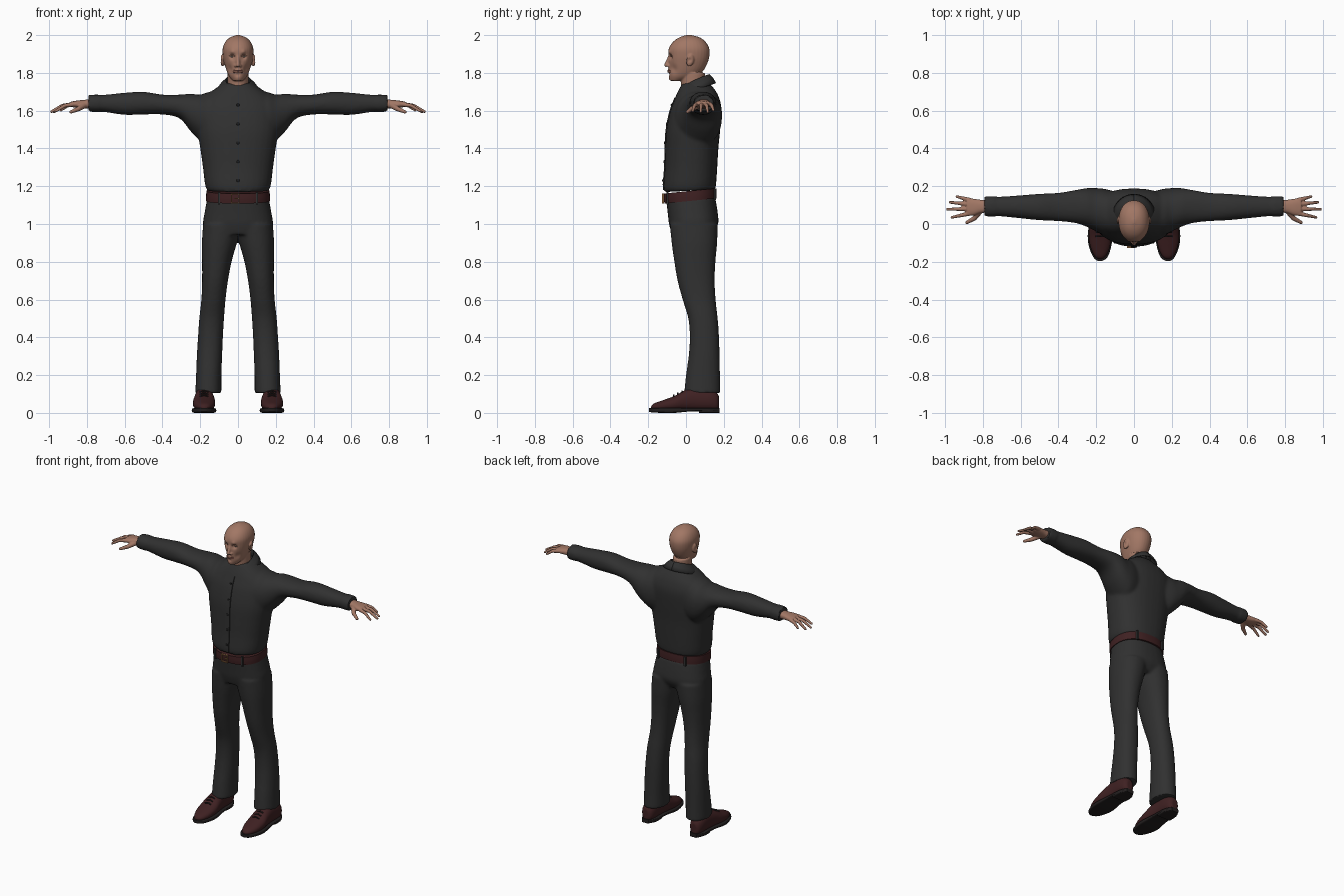
import bpy, bmesh, math
from mathutils import Vector, Matrix
from mathutils.bvhtree import BVHTree

if "Cube" in bpy.data.objects:
    bpy.data.objects.remove(bpy.data.objects["Cube"])


def material(name, r, g, b):
    m = bpy.data.materials.new(name)
    m.use_nodes = True
    m.diffuse_color = (r, g, b, 1)
    m.node_tree.nodes["Principled BSDF"].inputs["Base Color"].default_value = (r, g, b, 1)
    return m


CLOTH = material("charcoal cloth", .03, .03, .03)
SKIN = material("skin", .36, .185, .13)
LIP = material("lips", .27, .11, .085)
LEATHER = material("oxblood leather", .05, .015, .016)
SOLE = material("dark sole", .016, .013, .013)
BRASS = material("brass", .3, .15, .06)
BUTTON = material("button black", .012, .012, .012)
EYE = material("eye white", .5, .46, .42)
IRIS = material("iris", .04, .025, .018)


def spline(rows, steps=4):
    """Catmull-Rom resampling of a list of equal-length rows."""
    out = []
    for i in range(len(rows) - 1):
        p = [rows[max(0, min(len(rows) - 1, i + k))] for k in (-1, 0, 1, 2)]
        for s in range(steps):
            t = s / steps
            out.append([b + t * (c - a) / 2 + t * t * (a - 2.5 * b + 2 * c - d / 2)
                        + t ** 3 * (1.5 * (b - c) + (d - a) / 2) for a, b, c, d in zip(*p)])
    return out + [list(rows[-1])]


def loft(bm, axis, rows, power=2.0, tilt=0.0, n=32, steps=4):
    """Rows are (position on axis, min and max of the first and second cross direction)."""
    rings = []
    for t, u0, u1, v0, v1 in spline(rows, steps):
        ring = []
        for k in range(n):
            a = 2 * math.pi * k / n
            c, s = math.cos(a), math.sin(a)
            u = (u0 + u1) / 2 + (u1 - u0) / 2 * math.copysign(abs(c) ** (2 / power), c)
            v = (v0 + v1) / 2 + (v1 - v0) / 2 * math.copysign(abs(s) ** (2 / power), s)
            p = {"X": (t, u, v), "Y": (u, t, v), "Z": (u, v, t + tilt * v)}[axis]
            ring.append(bm.verts.new(p))
        rings.append(ring)
    for a, b in zip(rings, rings[1:]):
        for k in range(n):
            bm.faces.new((a[k], a[(k + 1) % n], b[(k + 1) % n], b[k]))
    bm.faces.new(rings[0])
    bm.faces.new(rings[-1])


def ball(bm, centre, size, rot=Matrix()):
    m = Matrix.Translation(centre) @ rot @ Matrix.Diagonal((*size, 1))
    bmesh.ops.create_uvsphere(bm, u_segments=20, v_segments=12, radius=1, matrix=m)


def limb(bm, pts, r0, r1):
    """Chain of tapered segments with round joints."""
    pts = [Vector(p) for p in pts]
    rad = [r0 + (r1 - r0) * i / (len(pts) - 1) for i in range(len(pts))]
    for p, r in zip(pts, rad):
        ball(bm, p, (r, r, r))
    for a, b, ra, rb in zip(pts, pts[1:], rad, rad[1:]):
        d = b - a
        m = Matrix.Translation((a + b) / 2) @ d.to_track_quat("Z", "Y").to_matrix().to_4x4()
        bmesh.ops.create_cone(bm, cap_ends=True, segments=16, radius1=ra, radius2=rb,
                              depth=d.length, matrix=m)


def box(bm, centre, size):
    bmesh.ops.create_cube(bm, size=1, matrix=Matrix.Translation(centre) @ Matrix.Diagonal((*size, 1)))


def mirror(bm):
    dup = bmesh.ops.duplicate(bm, geom=bm.verts[:] + bm.edges[:] + bm.faces[:])["geom"]
    for v in dup:
        if isinstance(v, bmesh.types.BMVert):
            v.co.x *= -1


def finish(name, bm, mat, voxel=0, relax=6, side=1, angle=40):
    """Turn the bmesh into an object; a voxel size fuses its pieces into one skin."""
    if side < 0:
        bmesh.ops.scale(bm, vec=(-1, 1, 1), verts=bm.verts)
    bmesh.ops.recalc_face_normals(bm, faces=bm.faces)
    me = bpy.data.meshes.new(name)
    bm.to_mesh(me)
    bm.free()
    ob = bpy.data.objects.new(name, me)
    bpy.context.collection.objects.link(ob)
    if voxel:
        r = ob.modifiers.new("fuse", "REMESH")
        r.mode, r.voxel_size = "VOXEL", voxel
        s = ob.modifiers.new("relax", "SMOOTH")
        s.factor, s.iterations = .5, relax
        dg = bpy.context.evaluated_depsgraph_get()
        ob.data = bpy.data.meshes.new_from_object(ob.evaluated_get(dg))
        ob.modifiers.clear()
    ob.data.materials.clear()
    ob.data.materials.append(mat)
    for p in ob.data.polygons:
        p.use_smooth = True
    ob.data.set_sharp_from_angle(angle=math.radians(angle))
    return ob


def surface(ob):
    me = ob.data
    tree = BVHTree.FromPolygons([v.co for v in me.vertices], [p.vertices for p in me.polygons])
    return lambda x, z: tree.ray_cast(Vector((x, -1, z)), Vector((0, 1, 0)))[0].y


def push(ob, centre, radius, move):
    """Soft sculpting stroke."""
    for v in ob.data.vertices:
        v.co += Vector(move) * math.exp(-((v.co - Vector(centre)).length / radius) ** 2)


# Shirt: one sleeve mirrored, fused with the torso
bm = bmesh.new()
loft(bm, "X", [(.06, -.05, .16, 1.42, 1.7), (.15, -.06, .185, 1.41, 1.7), (.2, -.04, .19, 1.44, 1.685),
               (.25, -.015, .19, 1.49, 1.69), (.31, .005, .18, 1.56, 1.685), (.4, .015, .165, 1.58, 1.685),
               (.5, .02, .16, 1.58, 1.7), (.6, .03, .152, 1.578, 1.695), (.7, .04, .145, 1.592, 1.685),
               (.79, .045, .142, 1.598, 1.68)], 2.2)
loft(bm, "X", [(.735, .038, .148, 1.592, 1.686), (.792, .04, .147, 1.594, 1.684)], 2.2)
mirror(bm)
loft(bm, "Z", [(1.175, -.163, .163, -.115, .155), (1.21, -.175, .175, -.12, .16), (1.3, -.186, .186, -.113, .166),
               (1.4, -.2, .2, -.11, .172), (1.5, -.215, .215, -.105, .182), (1.6, -.215, .215, -.085, .188),
               (1.66, -.19, .19, -.062, .175), (1.7, -.14, .14, -.045, .155), (1.745, -.075, .075, -.02, .12)],
     2.35, .05)
shirt = finish("shirt", bm, CLOTH, .009)
front = surface(shirt)

# Button placket and buttons following the shirt front
bm = bmesh.new()
rows = []
for i in range(34):
    z = 1.18 + .49 * i / 33
    y = front(0, z) - .004
    rows.append([bm.verts.new((x, y + d, z)) for x, d in ((-.017, .008), (-.015, 0), (.015, 0), (.017, .008))])
for a, b in zip(rows, rows[1:]):
    for k in range(3):
        bm.faces.new((a[k], a[k + 1], b[k + 1], b[k]))
finish("placket", bm, CLOTH)
bm = bmesh.new()
for i in range(5):
    z = 1.23 + .1 * i
    ball(bm, (0, front(0, z) - .005, z), (.008, .003, .008))
finish("shirt_buttons", bm, BUTTON)

# Folded collar with two front points
bm = bmesh.new()
rows = []
for i in range(41):
    f = -1 + i / 20
    a = math.copysign(.1 + 3.04 * abs(f), f)
    w = math.copysign(.42 + 2.72 * abs(f), f)
    up = ((1 - math.cos(a)) / 2) ** .6
    tip = math.exp(-((abs(w) - .6) / .35) ** 2)
    z = 1.695 + .095 * up
    rows.append([bm.verts.new(p) for p in (
        (.06 * math.sin(a), .045 - .066 * math.cos(a), z - .05),
        (.066 * math.sin(a), .045 - .08 * math.cos(a), z),
        (.09 * math.sin((a + w) / 2), .045 - .096 * math.cos((a + w) / 2), z - .02 - .01 * tip),
        (.112 * math.sin(w), .04 - .116 * math.cos(w), z - .045 - .026 * tip))])
for a, b in zip(rows, rows[1:]):
    for k in range(3):
        bm.faces.new((a[k], a[k + 1], b[k + 1], b[k]))
collar = finish("collar", bm, CLOTH, angle=60)
solid = collar.modifiers.new("thickness", "SOLIDIFY")
solid.thickness, solid.offset = .008, 0

# Trousers: one leg mirrored, fused with the hips
bm = bmesh.new()
loft(bm, "Z", [(.105, .088, .226, -.01, .182), (.2, .088, .222, 0, .18), (.3, .084, .218, .014, .178),
               (.4, .08, .212, .02, .175), (.5, .074, .205, .012, .168), (.6, .066, .194, -.018, .157),
               (.7, .053, .19, -.045, .152), (.8, .034, .19, -.062, .156), (.9, .006, .191, -.076, .165),
               (1, -.02, .185, -.085, .168)], 2.2)
mirror(bm)
loft(bm, "Z", [(.945, -.16, .16, -.075, .14), (1, -.185, .185, -.09, .17), (1.06, -.177, .177, -.097, .168),
               (1.14, -.162, .162, -.106, .155)], 2.4)
finish("trousers", bm, CLOTH, .009)

# Belt, loops and buckle
bm = bmesh.new()
loft(bm, "Z", [(1.12, -.169, .169, -.114, .162), (1.145, -.169, .169, -.117, .162),
               (1.173, -.167, .167, -.117, .16)], 2.35, .1, 48)
belt = finish("belt", bm, LEATHER)
front_belt = surface(belt)
bm = bmesh.new()
for x in (-.1, .1):
    box(bm, (x, front_belt(x, 1.135), 1.136), (.012, .012, .066))
    box(bm, (x, .153, 1.157), (.012, .012, .062))
finish("belt_loops", bm, CLOTH)
bm = bmesh.new()
for s in (-1, 1):
    box(bm, (-.015 + s * .02, -.122, 1.135), (.006, .009, .05))
    box(bm, (-.015, -.122, 1.135 + s * .023), (.046, .009, .006))
box(bm, (-.005, -.122, 1.135), (.026, .008, .005))
finish("belt_buckle", bm, BRASS)

for side, word in ((1, "left"), (-1, "right")):
    # Shoe upper with laces, welted sole and heel
    bm = bmesh.new()
    loft(bm, "Y", [(-.186, .17, .19, .015, .035), (-.17, .148, .21, .01, .05), (-.12, .127, .232, .01, .068),
                   (-.06, .12, .24, .01, .09), (-.01, .124, .234, .01, .118), (.05, .13, .228, .01, .135),
                   (.12, .132, .226, .01, .13), (.16, .142, .216, .01, .11), (.174, .16, .2, .02, .09)], 2.3)
    finish(word + "_shoe", bm, LEATHER, .006, 4, side)
    bm = bmesh.new()
    loft(bm, "Y", [(-.196, .168, .192, .006, .026), (-.175, .14, .216, .002, .026), (-.12, .121, .238, 0, .026),
                   (-.06, .115, .245, 0, .026), (.03, .124, .234, .008, .026), (.13, .13, .228, .008, .026),
                   (.178, .155, .205, .008, .026)], 5)
    loft(bm, "Y", [(.07, .13, .23, 0, .02), (.13, .13, .228, 0, .02), (.178, .155, .205, 0, .02)], 5)
    finish(word + "_sole", bm, SOLE, side=side)
    bm = bmesh.new()
    for i in range(3):
        y = -.065 + .022 * i
        limb(bm, [(.16, y, .088 + .011 * i), (.18, y, .094 + .011 * i), (.2, y, .088 + .011 * i)], .004, .004)
    finish(word + "_laces", bm, SOLE, side=side)

    # Hand with four fingers and a thumb
    bm = bmesh.new()
    loft(bm, "X", [(.76, .06, .128, 1.61, 1.663), (.81, .058, .128, 1.613, 1.658), (.85, .045, .134, 1.615, 1.654),
                   (.885, .045, .137, 1.62, 1.648)], 2.4)
    for y, tx, ty, tz in ((.127, .938, .145, 1.603), (.104, .975, .115, 1.594), (.08, .988, .078, 1.595),
                          (.056, .965, .035, 1.598)):
        limb(bm, [(.87, y, 1.634), ((tx + .87) / 2, (y + ty) / 2, 1.627), (tx, ty, tz)], .0125, .0075)
    limb(bm, [(.815, .07, 1.628), (.845, .03, 1.61), (.885, .008, 1.593)], .017, .009)
    finish(word + "_hand", bm, SKIN, .004, 4, side)

# Head: skull and neck lofts with nose, brow, lips and ears
bm = bmesh.new()
loft(bm, "Z", [(1.758, -.026, .026, -.083, -.02), (1.78, -.046, .046, -.089, .05), (1.81, -.06, .06, -.091, .09),
               (1.85, -.072, .072, -.091, .113), (1.89, -.08, .08, -.093, .124), (1.93, -.081, .081, -.091, .123),
               (1.965, -.067, .067, -.068, .103), (1.988, -.042, .042, -.035, .072), (2.001, -.006, .006, .005, .025)],
     2.15)
loft(bm, "Z", [(1.64, -.075, .075, -.01, .12), (1.72, -.057, .057, -.025, .105), (1.8, -.056, .056, -.03, .1)])
limb(bm, [(0, -.086, 1.888), (0, -.096, 1.862), (0, -.105, 1.842)], .009, .0105)
for s in (-1, 1):
    ball(bm, (s * .012, -.093, 1.838), (.009, .01, .008))
    ball(bm, (s * .083, .022, 1.866), (.009, .021, .033), Matrix.Rotation(-.2, 4, "X") @ Matrix.Rotation(s * .3, 4, "Z"))
head = finish("head", bm, SKIN, .004, 4)
for s in (-1, 1):
    push(head, (s * .031, -.088, 1.887), .015, (0, .014, 0))
    push(head, (s * .03, -.086, 1.91), .013, (0, -.006, 0))
    push(head, (s * .05, -.07, 1.82), .022, (-s * .006, .004, 0))
    push(head, (s * .092, .018, 1.868), .011, (-s * .007, 0, 0))
push(head, (0, -.09, 1.811), .016, (0, -.006, 0))
push(head, (0, -.09, 1.793), .01, (0, .005, 0))
push(head, (0, -.086, 1.77), .016, (0, -.004, 0))
face = surface(head)

# Lips and eyes set into the face
bm = bmesh.new()
for z, h in ((1.8135, .003), (1.806, .004)):
    limb(bm, [(x, face(x, z) + .0015, z - abs(x) * .08) for x in (-.022, -.011, 0, .011, .022)], h, h)
finish("lips", bm, LIP)
for side, word in ((1, "left"), (-1, "right")):
    y = face(side * .031, 1.887)
    for part, mat, dy, size in (("eyeball", EYE, .004, (.012, .0065, .0055)), ("iris", IRIS, .0015, (.005, .0048, .005))):
        bm = bmesh.new()
        ball(bm, (side * .031, y + dy, 1.887), size)
        finish(word + "_" + part, bm, mat)
    bm = bmesh.new()
    limb(bm, [(side * x, face(side * x, z) + .001, z) for x, z in ((.018, 1.89), (.031, 1.895), (.045, 1.889))], .003, .003)
    finish(word + "_eyelid", bm, SKIN)
